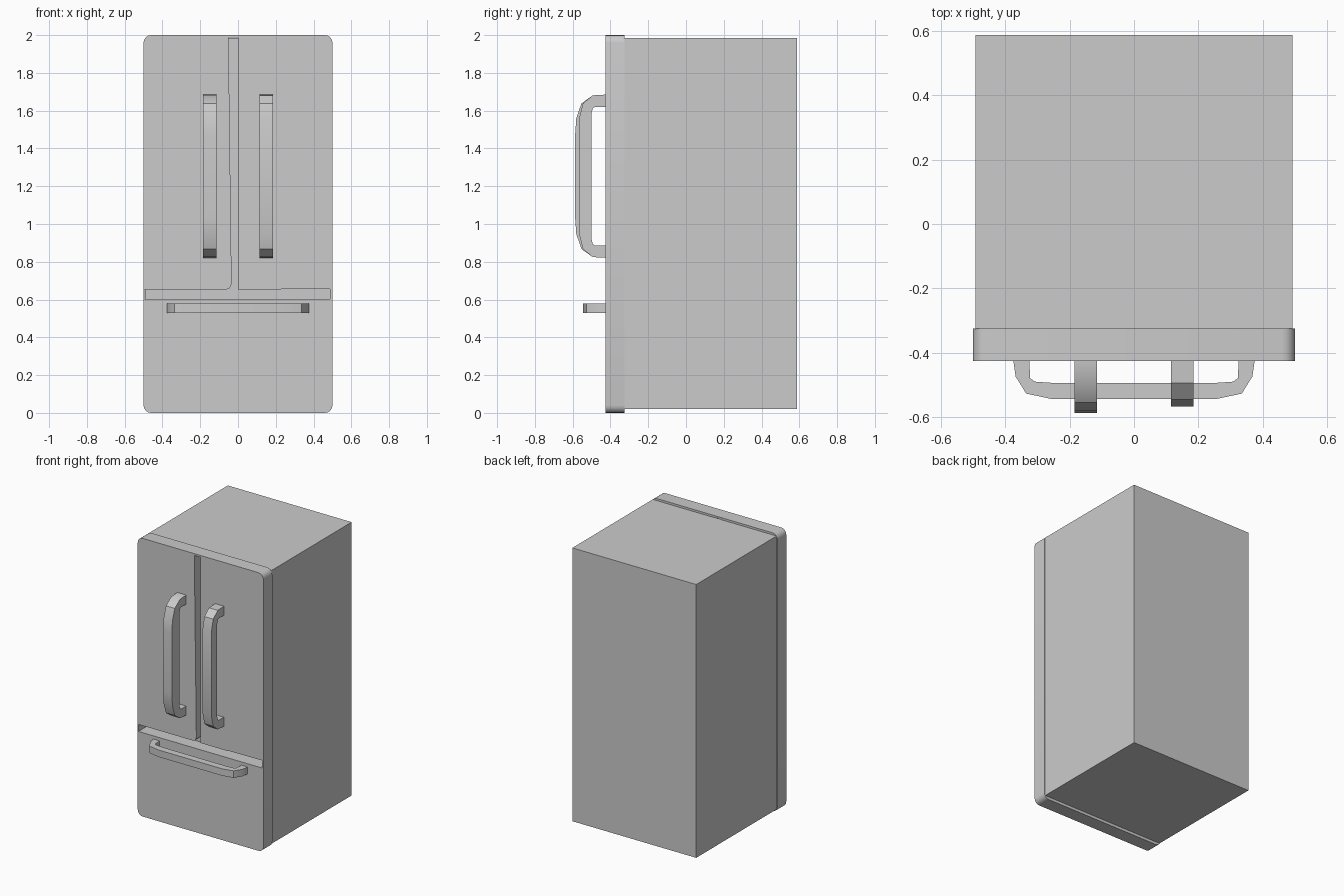
import bpy, bmesh, math
from mathutils import Matrix, Vector

if "Cube" in bpy.data.objects:
    bpy.data.objects.remove(bpy.data.objects["Cube"])


def plate(name, loops, thickness, origin, ax, ay):
    """Extrude filled 2D outlines (later loops are holes), centred on the plane origin/ax/ay."""
    cu = bpy.data.curves.new(name + "_outline", 'CURVE')
    cu.dimensions = '2D'
    cu.fill_mode = 'BOTH'
    cu.extrude = thickness / 2
    for pts in loops:
        sp = cu.splines.new('POLY')
        sp.points.add(len(pts) - 1)
        for p, (u, v) in zip(sp.points, pts):
            p.co = (u, v, 0, 1)
        sp.use_cyclic_u = True
    ob = bpy.data.objects.new(name, cu)
    bpy.context.collection.objects.link(ob)
    bpy.ops.object.select_all(action='DESELECT')
    ob.select_set(True)
    bpy.context.view_layer.objects.active = ob
    bpy.ops.object.convert(target='MESH')
    ob = bpy.context.object
    ob.name = name
    ax, ay = Vector(ax), Vector(ay)
    m = Matrix((ax, ay, ax.cross(ay))).transposed().to_4x4()
    ob.data.transform(Matrix.Translation(origin) @ m)
    bm = bmesh.new()
    bm.from_mesh(ob.data)
    bmesh.ops.remove_doubles(bm, verts=bm.verts, dist=1e-5)
    bmesh.ops.recalc_face_normals(bm, faces=bm.faces)
    bm.to_mesh(ob.data)
    bm.free()
    bpy.ops.object.shade_smooth_by_angle(angle=math.radians(35))
    return ob


def rounded_rect(x0, x1, y0, y1, r, n=4):
    pts = []
    corners = [(x1 - r, y1 - r), (x0 + r, y1 - r), (x0 + r, y0 + r), (x1 - r, y0 + r)]
    for k, (cx, cy) in enumerate(corners):
        for i in range(n + 1):
            a = math.pi / 2 * (k + i / n)
            pts.append((cx + r * math.cos(a), cy + r * math.sin(a)))
    return pts


def bracket(outer, inner):
    """Mirror half profiles (foot to middle) into a closed handle outline."""
    def flip(pts):
        return [(-u, v) for u, v in reversed(pts)]
    return outer + flip(outer) + inner_rev(flip, inner)


def inner_rev(flip, inner):
    return list(reversed(flip(inner))) + list(reversed(inner))


# cabinet body
bpy.ops.mesh.primitive_cube_add(size=1, location=(0, 0.13, 1.0025))
body = bpy.context.object
body.name = "cabinet_body"
body.scale = (0.985, 0.915, 1.965)
bpy.ops.object.transform_apply(location=True, scale=True)

# door front with the recessed seam between both doors and the drawer
seam = [(-0.494, 0.603), (0.488, 0.603), (0.488, 0.657), (0.23, 0.655), (0.22, 0.652),
        (0, 0.652), (0, 1.987), (-0.05, 1.987), (-0.034, 0.69), (-0.037, 0.67),
        (-0.048, 0.657), (-0.065, 0.653), (-0.494, 0.653)]
plate("door_front", [rounded_rect(-0.5, 0.5, 0, 2, 0.04), seam], 0.1,
      (0, -0.375, 0), (1, 0, 0), (0, 0, 1))

# upright door handles: (along, outward) half profiles, the left one stands out further
inner = [(-0.366, 0), (-0.366, 0.06), (-0.358, 0.07), (-0.33, 0.077)]
left_outer = [(-0.432, 0), (-0.428, 0.07), (-0.385, 0.13), (-0.305, 0.157), (-0.22, 0.163)]
right_outer = [(-0.432, 0), (-0.428, 0.07), (-0.385, 0.122), (-0.30, 0.143)]
for name, x, outer in (("left_door_handle", -0.15, left_outer),
                       ("right_door_handle", 0.15, right_outer)):
    plate(name, [bracket(outer, inner)], 0.07, (x, -0.424, 1.253), (0, 0, 1), (0, -1, 0))

# drawer handle
outer = [(-0.375, 0), (-0.368, 0.05), (-0.335, 0.103), (-0.255, 0.12)]
inner = [(-0.325, 0), (-0.323, 0.055), (-0.308, 0.066), (-0.25, 0.07)]
plate("drawer_handle", [bracket(outer, inner)], 0.05, (0, -0.424, 0.555), (1, 0, 0), (0, -1, 0))
